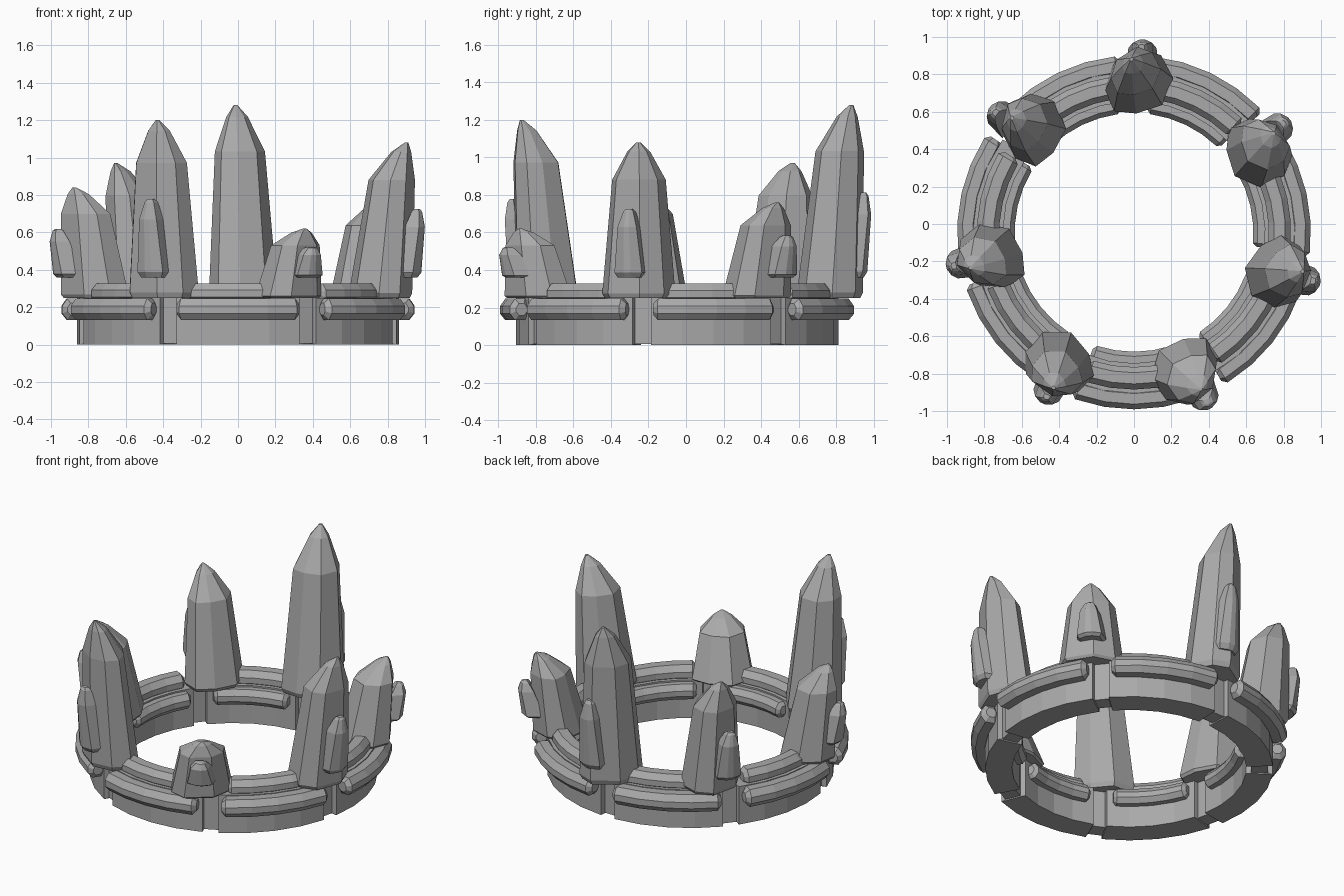
import bpy, bmesh
from math import sin, cos, radians

if "Cube" in bpy.data.objects:
    bpy.data.objects.remove(bpy.data.objects["Cube"], do_unlink=True)

CENTRE_Y = -0.045
BAYS = 7
STEP = 360 / BAYS

stone = bpy.data.materials.new("grey stone")
stone.use_nodes = True
grey = (0.4, 0.4, 0.4, 1)
stone.diffuse_color = grey
stone.node_tree.nodes["Principled BSDF"].inputs["Base Color"].default_value = grey


def place(r, t, z, angle):
    """Radial, tangential and height offsets at an angle around the crown."""
    a = radians(angle)
    return (r * cos(a) - t * sin(a), r * sin(a) + t * cos(a) + CENTRE_Y, z)


def loft(name, rings, closed=False):
    """Skin a series of equal-sized rings, flat shaded."""
    bm = bmesh.new()
    loops = [[bm.verts.new(p) for p in ring] for ring in rings]
    n = len(loops[0])
    pairs = list(zip(loops, loops[1:]))
    if closed:
        pairs.append((loops[-1], loops[0]))
    else:
        bm.faces.new(loops[0])
        bm.faces.new(loops[-1])
    for a, b in pairs:
        for i in range(n):
            j = (i + 1) % n
            bm.faces.new((a[i], a[j], b[j], b[i]))
    bmesh.ops.recalc_face_normals(bm, faces=bm.faces)
    mesh = bpy.data.meshes.new(name)
    bm.to_mesh(mesh)
    bm.free()
    mesh.materials.append(stone)
    bpy.context.collection.objects.link(bpy.data.objects.new(name, mesh))


def arc_bar(name, mid, r, z, hr, hz, half_angle, steps=4):
    """Chamfered bar bent around the crown, with tapered ends."""
    profile = [(1, .3), (.5, 1), (-.5, 1), (-1, .3),
               (-1, -.4), (-.5, -1), (.5, -1), (1, -.4)]
    stations = [(-half_angle, .55)]
    inner = half_angle - 1.6
    stations += [(-inner + 2 * inner * i / steps, 1) for i in range(steps + 1)]
    stations.append((half_angle, .55))
    loft(name, [[place(r + p * hr * s, 0, z + q * hz * s, mid + a)
                 for p, q in profile] for a, s in stations])


# Main band, with a shallow groove under every crystal
sections = []
for bay in range(BAYS):
    base = 90 + bay * STEP
    angles = [(-3, .03), (3, .03)]
    angles += [(3.3 + (STEP - 6.6) * i / 4, 0) for i in range(5)]
    for a, inset in angles:
        ri, ro, low = .70 + inset, .86 - inset, inset * .2
        sections.append([place(r, 0, z, base + a) for r, z in
                         ((ri, low), (ro, low), (ro, .25), (ri, .25))])
loft("band", sections, closed=True)

# Three trim bars in each bay between crystals
for bay in range(BAYS):
    mid = 90 + (bay + .5) * STEP
    arc_bar(f"outer_trim_{bay + 1}", mid, .89, .19, .056, .057, 21)
    arc_bar(f"upper_trim_{bay + 1}", mid, .78, .275, .06, .053, 19)
    arc_bar(f"inner_trim_{bay + 1}", mid, .688, .19, .05, .05, 19.5)

# Outlines as (radial, tangential) points
CRYSTAL = [(.78, .18), (.70, .10), (.65, -.03), (.72, -.16),
           (.85, -.185), (.945, -.13), (.965, .04), (.89, .15)]
CRYSTAL_MID = (.82, 0)
SHARD = [(.88, -.135), (.99, -.12), (1.015, -.065),
         (1.015, -.025), (.99, .03), (.88, .045)]
SHARD_MID = (.97, -.045)


def reshape(points, centre, k, target, yaw):
    """Scale and turn an outline about its centre, then move it to a target."""
    c, s = cos(radians(yaw)) * k, sin(radians(yaw)) * k
    moved = [(r - centre[0], t - centre[1]) for r, t in points]
    return [(target[0] + r * c - t * s, target[1] + r * s + t * c)
            for r, t in moved]


def spire(name, angle, z0, height, outline, centre, levels, reach, yaw=0):
    """Stack outlines given as (height share, scale, radial and tangential lean)."""
    rings = []
    for h, k, dr, dt in levels:
        target = (centre[0] + dr + reach, centre[1] + dt)
        pts = reshape(outline, centre, k, target, yaw)
        rings.append([place(r, t, z0 + height * h, angle) for r, t in pts])
    loft(name, rings)


CRYSTAL_LEVELS = [(0, .97, -.01, 0), (.03, 1.05, -.01, 0), (.76, .77, .045, .015),
                  (.94, .33, .09, .025), (1, .06, .115, .03)]
SHARD_LEVELS = [(0, .8, -.01, 0), (.07, 1, 0, 0), (.74, .68, .035, 0),
                (.96, .36, .035, .005), (1, .2, .03, .005)]

# Crystals, each with a small shard outside, anticlockwise from the back:
# height, shift around the crown, turn about its own axis, outward reach
crystals = [(1.03, -1, 40, -.01), (.72, -6.5, 38, -.04), (.59, -2.5, 40, -.04),
            (.95, -3.5, 0, 0), (.37, -4.5, 25, -.025), (.83, -2, 0, -.01),
            (.51, -5, 5, -.02)]
for i, (height, shift, yaw, reach) in enumerate(crystals):
    angle = 90 + i * STEP
    spire(f"crystal_{i + 1}", angle + shift, .25, height,
          CRYSTAL, CRYSTAL_MID, CRYSTAL_LEVELS, reach, yaw)
    spire(f"shard_{i + 1}", angle, .36, .44 * height,
          SHARD, SHARD_MID, SHARD_LEVELS, reach * .4)
